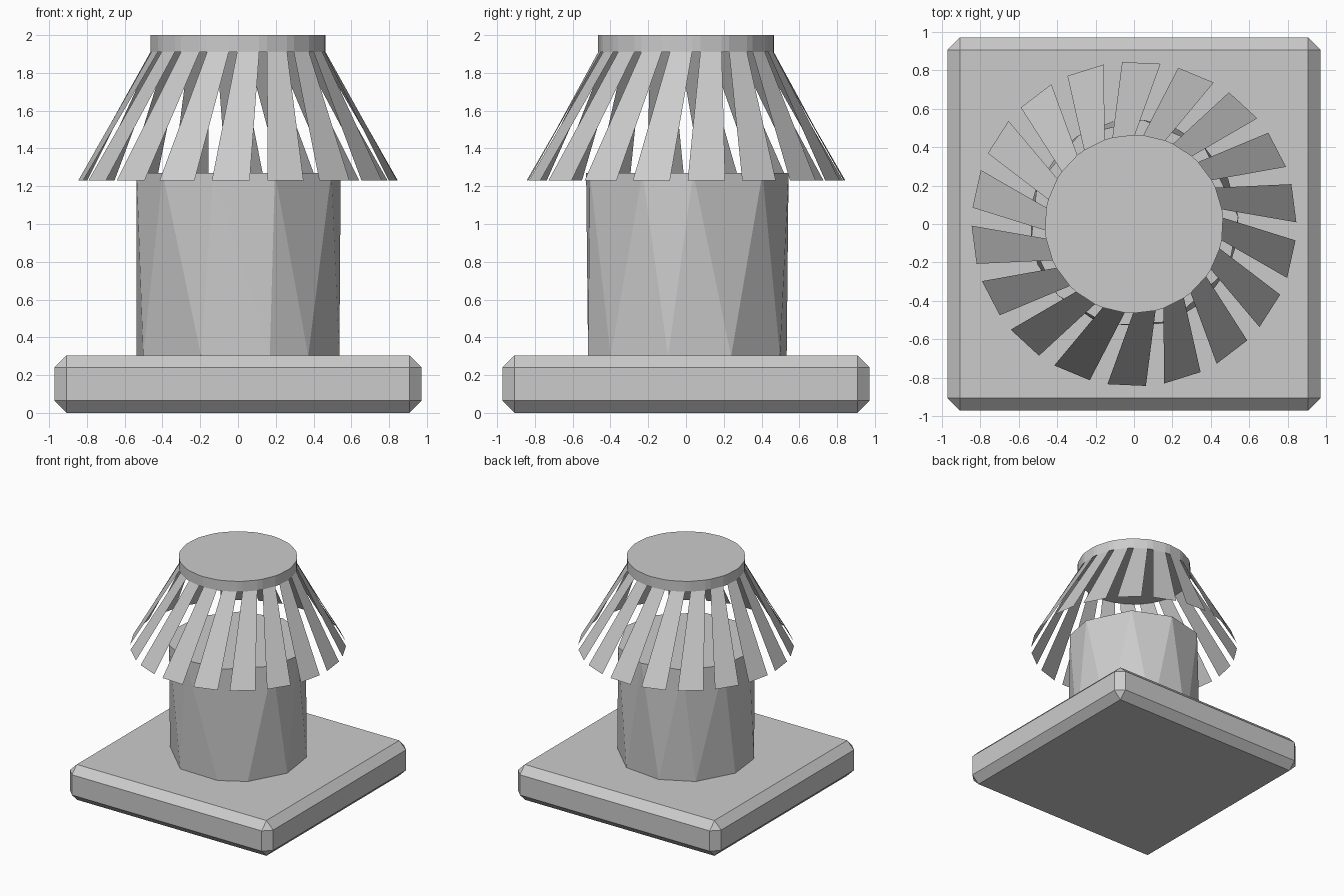
import bpy, bmesh
from math import radians, cos, sin

if "Cube" in bpy.data.objects:
    bpy.data.objects.remove(bpy.data.objects["Cube"])


def polar(r, deg, z):
    a = radians(deg)
    return (r * cos(a), r * sin(a), z)


def make(name, verts, faces):
    me = bpy.data.meshes.new(name)
    me.from_pydata(verts, [], faces)
    ob = bpy.data.objects.new(name, me)
    bpy.context.collection.objects.link(ob)
    return ob


def drum(name, low, high, triangles=False):
    """Closed drum between two rings with the same number of points."""
    n = len(low)
    faces = [list(range(n))[::-1], list(range(n, 2 * n))]
    for i in range(n):
        j = (i + 1) % n
        if triangles:
            faces += [(i, j, n + i), (j, n + j, n + i)]
        else:
            faces.append((i, j, n + j, n + i))
    return make(name, low + high, faces)


# Square base slab with chamfered edges
bpy.ops.mesh.primitive_cube_add(size=1, location=(0, 0, 0.1525))
base = bpy.context.object
base.name = "base_slab"
base.scale = (1.944, 1.944, 0.305)
bpy.ops.object.transform_apply(location=False, rotation=False, scale=True)
bev = base.modifiers.new("chamfer", "BEVEL")
bev.width = 0.065
bev.segments = 1

# Faceted column: irregular ten-sided rings joined by alternating triangles
low_angles = [-157, -111, -72, -47, -10, 26, 66, 102, 133, 170]
high_angles = [-137, -104, -69, -25, 4, 48, 85, 122, 158, 190]
drum("column",
     [polar(0.545, a, 0.30) for a in low_angles],
     [polar(0.545, a, 1.27) for a in high_angles], triangles=True)

# Cap disc, its sides matching the slats and the gaps between them
FINS, STEP = 18, 20
ring = [a + i * STEP for i in range(FINS) for a in (9.4, 24.0)]
drum("cap_disc",
     [polar(0.465, a, 1.91) for a in ring],
     [polar(0.465, a, 2.0) for a in ring])

# Skewed thin slats flaring down from the cap
verts, faces = [], []
for i in range(FINS):
    t = i * STEP
    k = len(verts)
    verts += [polar(0.846, 0.6 + t, 1.23), polar(0.846, 14.2 + t, 1.23),
              polar(0.465, 24.0 + t, 1.91), polar(0.465, 9.4 + t, 1.91)]
    faces.append((k, k + 1, k + 2, k + 3))
make("slats", verts, faces)
